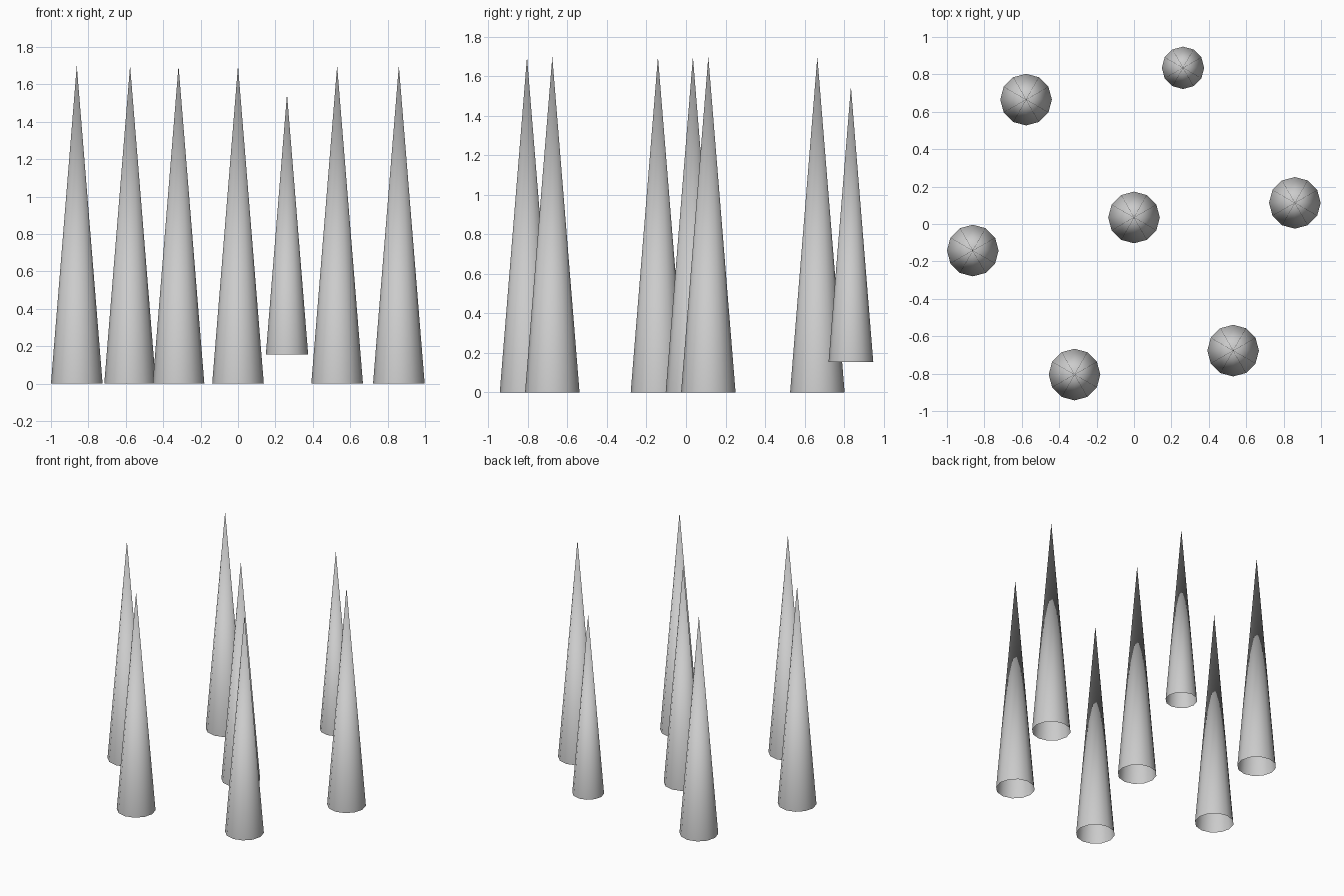
import bpy

if "Cube" in bpy.data.objects:
    bpy.data.objects.remove(bpy.data.objects["Cube"])

HEIGHT, RADIUS, SIDES = 1.7, 0.138, 12


def spike(x, y, z=0.0, scale=1.0):
    """Tall open-bottomed cone standing at height z."""
    h = HEIGHT * scale
    bpy.ops.mesh.primitive_cone_add(
        vertices=SIDES, radius1=RADIUS * scale, radius2=0, depth=h,
        end_fill_type='NOTHING', location=(x, y, z + h / 2))
    bpy.context.object.name = "spike"
    bpy.ops.object.shade_smooth()


# full-size spikes: one in the middle, five in a ring
for x, y in [(0, 0.035), (0.86, 0.113), (0.53, -0.677),
             (-0.318, -0.805), (-0.862, -0.142), (-0.577, 0.665)]:
    spike(x, y)

# smaller raised spike
spike(0.262, 0.835, 0.155, 0.82)
